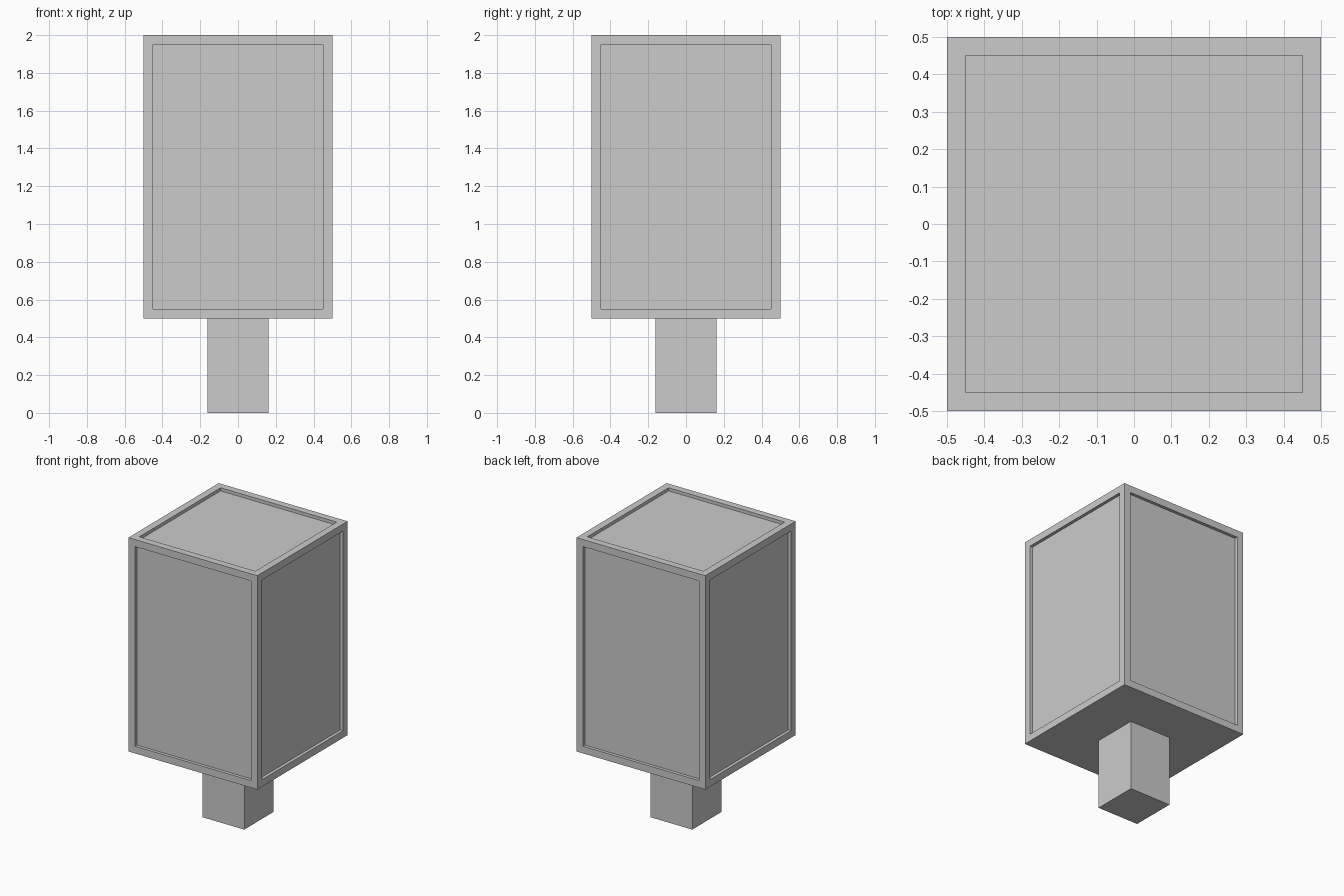
import bpy, bmesh
from mathutils import Matrix, Vector

if "Cube" in bpy.data.objects:
    bpy.data.objects.remove(bpy.data.objects["Cube"])


def box(name, half, z0, z1, recess=0.0, border=0.05):
    """Square-section box; recess sinks a bordered panel into every face but the base."""
    bm = bmesh.new()
    bmesh.ops.create_cube(bm, size=1, matrix=Matrix.LocRotScale(
        Vector((0, 0, (z0 + z1) / 2)), None, Vector((2 * half, 2 * half, z1 - z0))))
    bm.normal_update()
    if recess:
        faces = [f for f in bm.faces if f.normal.z > -0.5]
        # Inset first, then drop the panels straight in for upright walls
        bmesh.ops.inset_individual(bm, faces=faces, thickness=border, use_even_offset=True)
        bmesh.ops.inset_individual(bm, faces=faces, thickness=0.0, depth=-recess)
    mesh = bpy.data.meshes.new(name)
    bm.to_mesh(mesh)
    bm.free()
    obj = bpy.data.objects.new(name, mesh)
    bpy.context.collection.objects.link(obj)
    return obj


# Square post
box("post", 0.162, 0.0, 0.5)
# Tall block with recessed panels on the sides and top, flat underneath
box("panelled_block", 0.5, 0.5, 2.0, recess=0.022)
